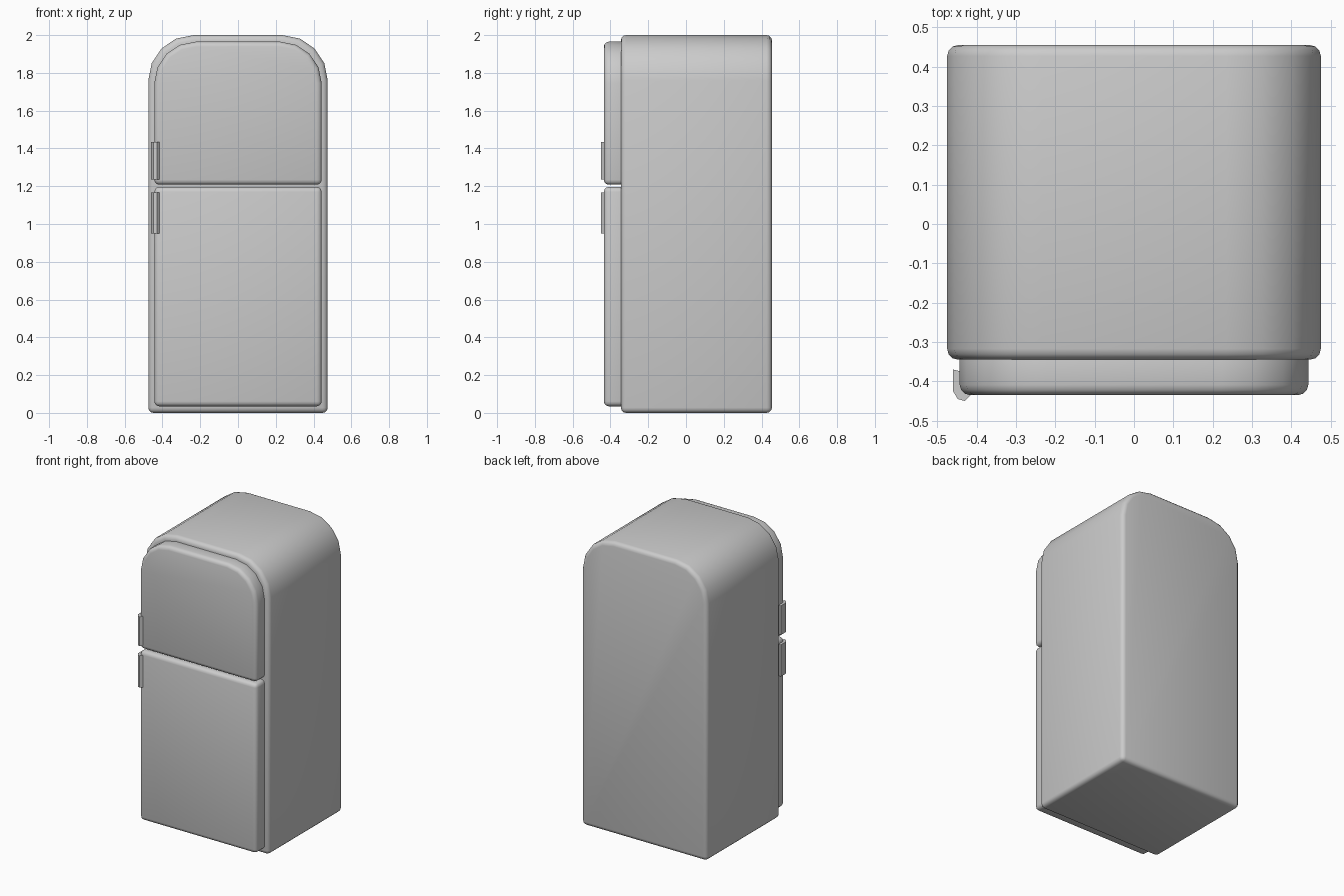
import bpy, bmesh, math

if "Cube" in bpy.data.objects:
    bpy.data.objects.remove(bpy.data.objects["Cube"])


def extrude_xz(name, pts, y0, y1, bevel):
    """Extrude an (x, z) outline along y and round its sharp edges."""
    bm = bmesh.new()
    front = [bm.verts.new((x, y0, z)) for x, z in pts]
    face = bm.faces.new(front)
    ext = bmesh.ops.extrude_face_region(bm, geom=[face])
    moved = [g for g in ext["geom"] if isinstance(g, bmesh.types.BMVert)]
    bmesh.ops.translate(bm, verts=moved, vec=(0, y1 - y0, 0))
    bmesh.ops.recalc_face_normals(bm, faces=bm.faces)
    sharp = [e for e in bm.edges if e.calc_face_angle(0) > math.radians(40)]
    bmesh.ops.bevel(bm, geom=sharp, offset=bevel, segments=3, profile=0.5,
                    affect='EDGES', clamp_overlap=True)
    finish(name, bm)


def finish(name, bm):
    mesh = bpy.data.meshes.new(name)
    bm.to_mesh(mesh)
    bm.free()
    ob = bpy.data.objects.new(name, mesh)
    bpy.context.collection.objects.link(ob)
    bpy.ops.object.select_all(action='DESELECT')
    ob.select_set(True)
    bpy.context.view_layer.objects.active = ob
    bpy.ops.object.shade_smooth_by_angle(angle=math.radians(35))


def arch(half, z0, z1, r, n=4):
    """Rectangle outline with its two top corners rounded."""
    pts = [(-half, z0), (half, z0)]
    for cx, start in ((half - r, 0), (r - half, 90)):
        for i in range(n + 1):
            a = math.radians(start + 90 * i / n)
            pts.append((cx + r * math.cos(a), z1 - r + r * math.sin(a)))
    return pts


def box(half, z0, z1):
    return [(-half, z0), (half, z0), (half, z1), (-half, z1)]


# Cabinet
extrude_xz("cabinet", arch(0.475, 0, 2.0, 0.24), -0.345, 0.455, 0.028)

# Doors, set slightly into the cabinet front
extrude_xz("freezer_door", arch(0.443, 1.208, 1.965, 0.22), -0.435, -0.31, 0.026)
extrude_xz("fridge_door", box(0.443, 0.035, 1.196), -0.435, -0.31, 0.026)

# Handles wrapping round the left front edge of each door
hook = [(-0.46, -0.37), (-0.46, -0.425), (-0.448, -0.445), (-0.43, -0.45),
        (-0.415, -0.434), (-0.432, -0.427), (-0.44, -0.41), (-0.44, -0.375)]
for name, z0, z1 in (("freezer_handle", 1.235, 1.435), ("fridge_handle", 0.95, 1.168)):
    bm = bmesh.new()
    face = bm.faces.new([bm.verts.new((x, y, z0)) for x, y in hook])
    ext = bmesh.ops.extrude_face_region(bm, geom=[face])
    bmesh.ops.translate(bm, vec=(0, 0, z1 - z0),
                        verts=[g for g in ext["geom"] if isinstance(g, bmesh.types.BMVert)])
    bmesh.ops.recalc_face_normals(bm, faces=bm.faces)
    finish(name, bm)
